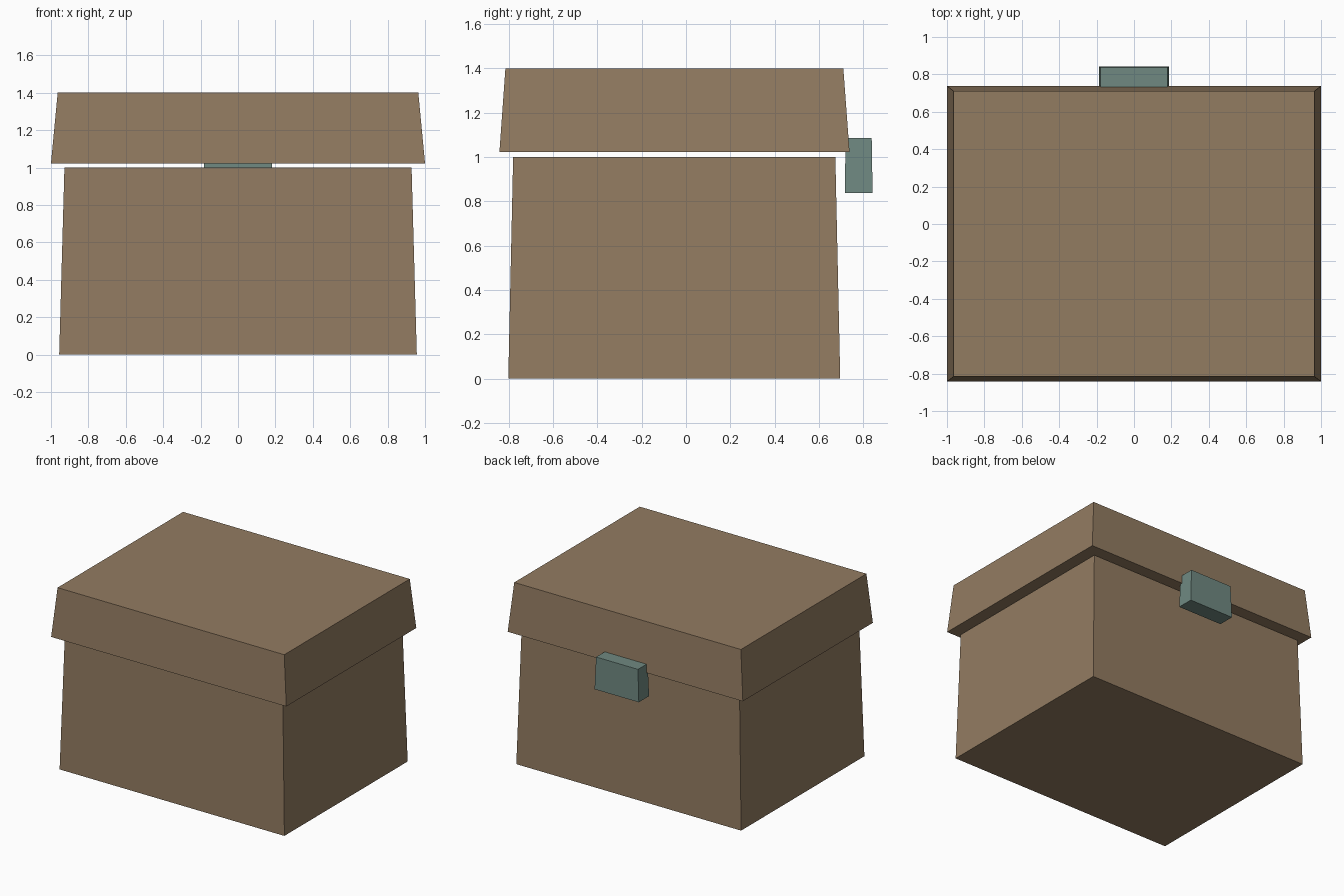
import bpy
import bmesh

if "Cube" in bpy.data.objects:
    bpy.data.objects.remove(bpy.data.objects["Cube"])


def material(name, rgb):
    mat = bpy.data.materials.new(name)
    mat.diffuse_color = (*rgb, 1.0)
    mat.use_nodes = True
    mat.node_tree.nodes["Principled BSDF"].inputs["Base Color"].default_value = mat.diffuse_color
    return mat


def tapered_box(name, low, high, mat):
    """Closed box between two rectangles, each (half_width, y_min, y_max, z)."""
    bm = bmesh.new()
    rings = [[bm.verts.new(p) for p in ((-w, y0, z), (w, y0, z), (w, y1, z), (-w, y1, z))]
             for w, y0, y1, z in (low, high)]
    a, b = rings
    bm.faces.new(a[::-1])
    bm.faces.new(b)
    for i in range(4):
        j = (i + 1) % 4
        bm.faces.new((a[i], a[j], b[j], b[i]))
    mesh = bpy.data.meshes.new(name)
    bm.to_mesh(mesh)
    bm.free()
    mesh.materials.append(mat)
    obj = bpy.data.objects.new(name, mesh)
    bpy.context.collection.objects.link(obj)
    return obj


wood = material("wood", (0.29, 0.20, 0.12))
metal = material("metal", (0.16, 0.25, 0.22))

# Chest body, narrowing slightly upwards
tapered_box("chest_body", (0.956, -0.802, 0.696, 0.0), (0.928, -0.78, 0.674, 1.0), wood)

# Overhanging lid, floating just above the body
tapered_box("chest_lid", (1.0, -0.842, 0.738, 1.022), (0.964, -0.815, 0.71, 1.4), wood)

# Latch on the back, bridging the gap
tapered_box("latch", (0.188, 0.717, 0.842, 0.837), (0.178, 0.72, 0.838, 1.086), metal)
